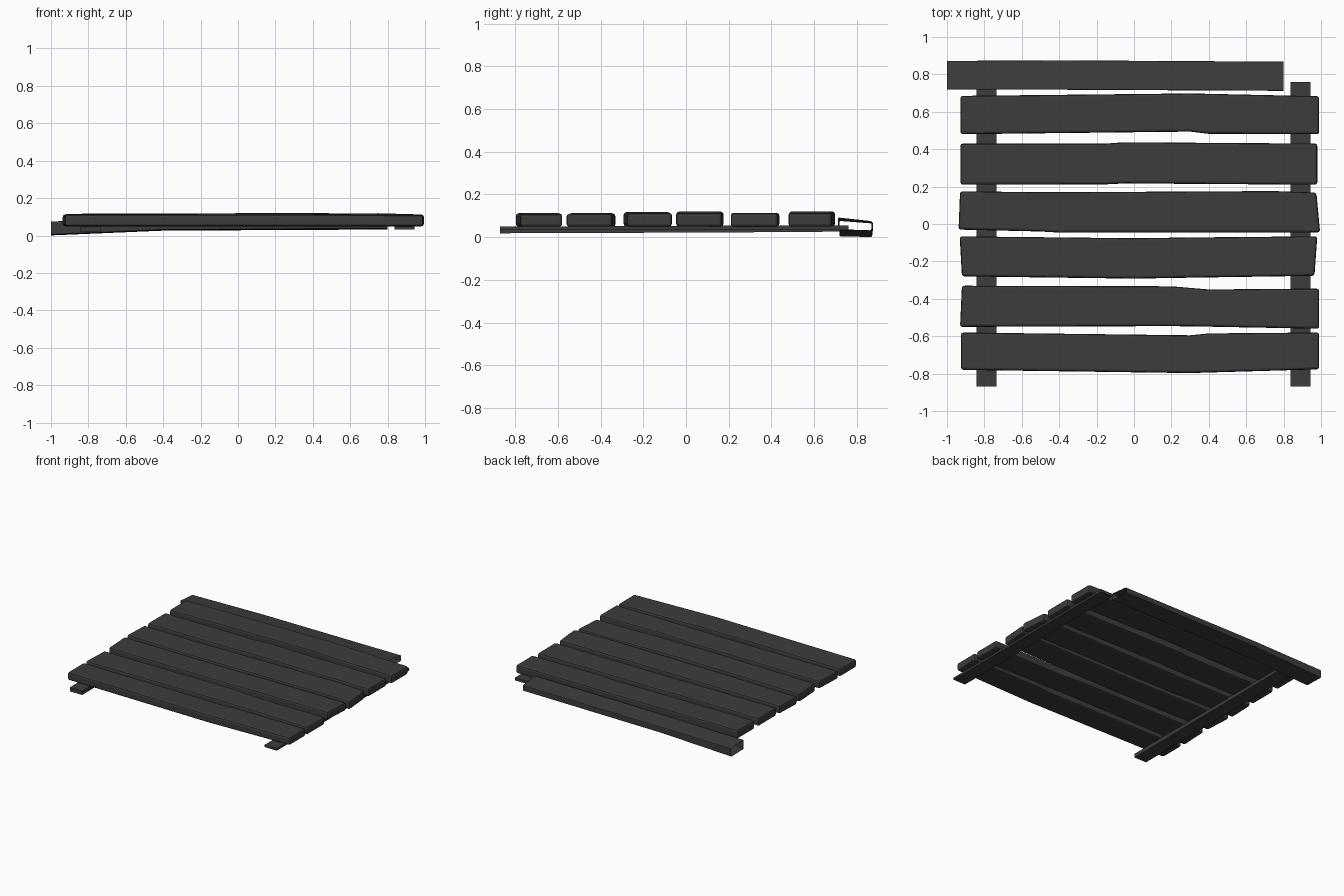
import bpy, bmesh

if "Cube" in bpy.data.objects:
    bpy.data.objects.remove(bpy.data.objects["Cube"])

dark = bpy.data.materials.new("dark_wood")
dark.diffuse_color = (0.045, 0.045, 0.045, 1)
dark.use_nodes = True
dark.node_tree.nodes["Principled BSDF"].inputs["Base Color"].default_value = dark.diffuse_color


def loft(name, sections, bevel=0.0, capped=True):
    """Join four-cornered sections along a beam, then soften the edges."""
    bm = bmesh.new()
    rings = [[bm.verts.new(p) for p in ring] for ring in sections]
    for a, b in zip(rings, rings[1:]):
        for i in range(4):
            j = (i + 1) % 4
            bm.faces.new((a[i], a[j], b[j], b[i]))
    if capped:
        bm.faces.new(rings[0])
        bm.faces.new(rings[-1][::-1])
    bmesh.ops.recalc_face_normals(bm, faces=bm.faces)
    mesh = bpy.data.meshes.new(name)
    bm.to_mesh(mesh)
    bm.free()
    mesh.materials.append(dark)
    obj = bpy.data.objects.new(name, mesh)
    bpy.context.collection.objects.link(obj)
    if bevel:
        mod = obj.modifiers.new("worn_edges", "BEVEL")
        mod.width = bevel
        mod.segments = 2
        mod.limit_method = "ANGLE"
        mod.angle_limit = 0.6
    return obj


def plank_ring(x, front, back, low, high, skew=0.0, tilt=0.0):
    """skew shifts the front edge in x, tilt drops the back edge."""
    return [(x + skew, front, low), (x, back, low - tilt * 0.3),
            (x, back, high - tilt), (x + skew, front, high)]


# Deck planks: (x, front y, back y, top z, end skew) for each bend
planks = [
    [(-.925, -.78, -.58, .115, 0), (.3, -.797, -.595, .116, 0),
     (.4, -.794, -.585, .116, 0), (.99, -.777, -.58, .112, 0)],
    [(-.92, -.55, -.33, .113, -.01), (.2, -.546, -.333, .116, 0),
     (.4, -.549, -.35, .116, 0), (.99, -.56, -.345, .113, 0)],
    [(-.932, -.28, -.066, .118, .012), (0, -.292, -.076, .121, 0),
     (.3, -.287, -.072, .121, 0), (.98, -.277, -.066, .116, -.015)],
    [(-.93, -.03, .175, .116, -.008), (-.5, -.04, .17, .115, 0),
     (-.4, -.046, .17, .116, 0), (.75, -.046, .176, .123, 0),
     (.975, -.045, .168, .116, .02)],
    [(-.928, .21, .43, .118, 0), (-.15, .212, .43, .117, 0),
     (-.05, .217, .437, .118, 0), (.98, .21, .43, .116, 0)],
    [(-.928, .48, .685, .12, 0), (.3, .494, .698, .124, 0),
     (.4, .482, .696, .124, 0), (.99, .48, .683, .117, 0)],
]
for n, bends in enumerate(planks, 1):
    loft(f"deck_plank_{n}",
         [plank_ring(x, f, b, .053, top, skew) for x, f, b, top, skew in bends],
         bevel=.013)


# Two thin rails under the planks
def rail(name, x0, x1, stations):
    loft(name, [[(x0, y, lo), (x1, y, lo), (x1, y, hi), (x0, y, hi)]
                for y, lo, hi in stations])


rail("left_rail", -.842, -.735, [(-.87, .022, .052), (.2, .026, .057), (.75, .03, .057)])
rail("right_rail", .837, .944, [(-.87, .037, .053), (.45, .038, .059), (.76, .038, .059)])

# Slipped back plank: a sagging hollow board, open at both ends
loft("slipped_back_plank",
     [plank_ring(-1, .718, .872, .008, .08, tilt=.012),
      plank_ring(-.4, .718, .875, .034, .09, tilt=.014),
      plank_ring(.8, .712, .868, .041, .096, tilt=.017)],
     bevel=.006, capped=False)

# Rest the lowest point on the ground
for obj in bpy.context.collection.objects:
    obj.location.z -= .004
